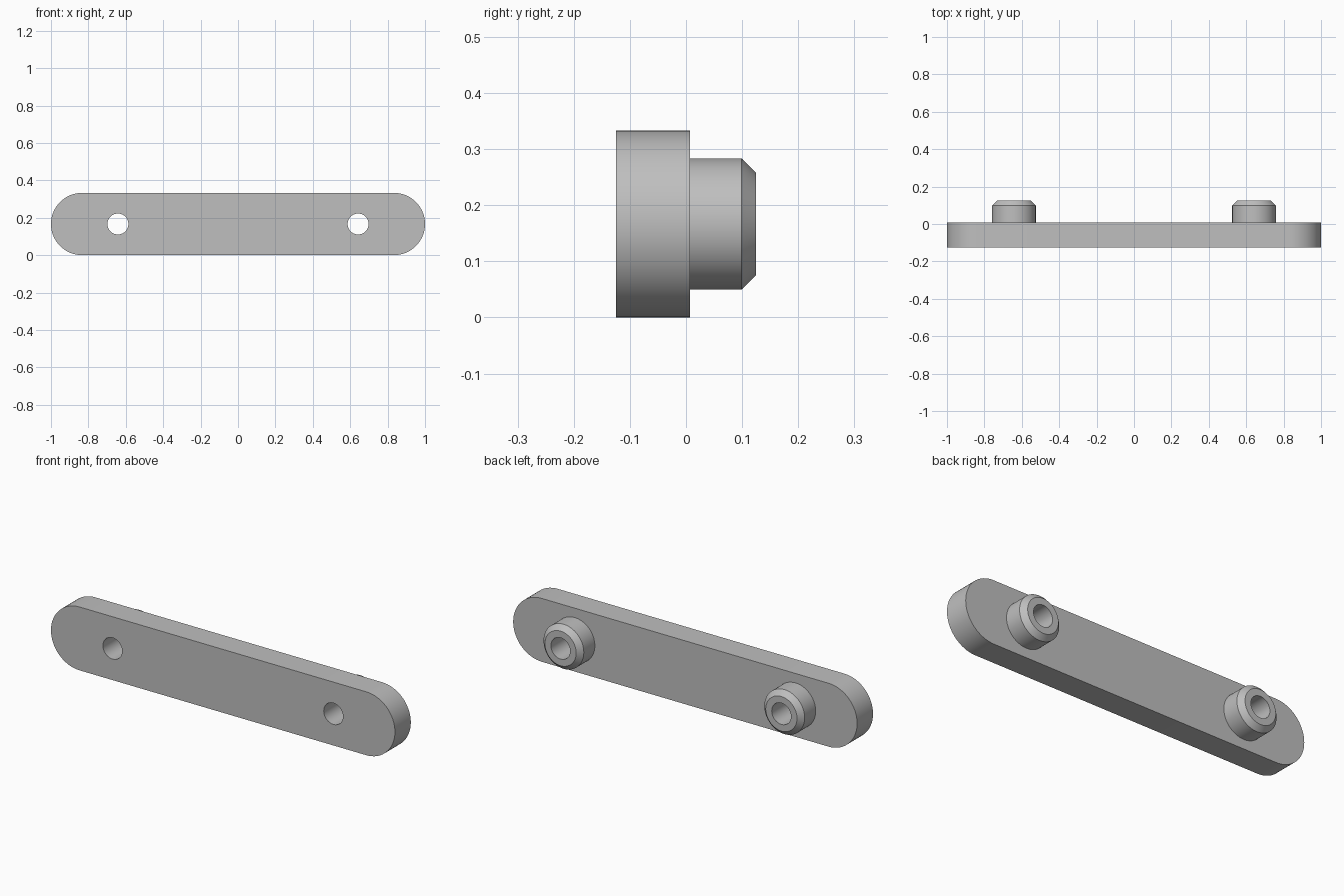
import bpy, bmesh
from math import sin, cos, pi

RADIUS = 0.1665          # plate half height and end radius
FRONT, BACK, TIP = -0.125, 0.007, 0.125
HOLE, PEG, PEG_TIP = 0.056, 0.117, 0.091
PEG_X = 0.642
SEGMENTS = 64

cube = bpy.data.objects.get("Cube")
if cube:
    bpy.data.objects.remove(cube)

grey = bpy.data.materials.new("plain grey")
grey.use_nodes = True
colour = (0.52, 0.52, 0.52, 1)
grey.diffuse_color = colour
grey.node_tree.nodes["Principled BSDF"].inputs["Base Color"].default_value = colour


def make_object(name, bm):
    bmesh.ops.recalc_face_normals(bm, faces=bm.faces)
    mesh = bpy.data.meshes.new(name)
    bm.to_mesh(mesh)
    bm.free()
    mesh.materials.append(grey)
    obj = bpy.data.objects.new(name, mesh)
    bpy.context.collection.objects.link(obj)
    return obj


def smooth(obj):
    bpy.ops.object.select_all(action='DESELECT')
    obj.select_set(True)
    bpy.context.view_layer.objects.active = obj
    bpy.ops.object.shade_smooth_by_angle(angle=pi / 6)


def lathe(name, x, profile, closed=False):
    """Revolve (radius, y) points about an axis along y."""
    bm = bmesh.new()
    rings = []
    for r, y in profile:
        angles = [2 * pi * i / SEGMENTS for i in range(SEGMENTS)]
        rings.append([bm.verts.new((x + r * cos(a), y, RADIUS + r * sin(a))) for a in angles])
    for low, high in zip(rings, rings[1:]):
        for i in range(SEGMENTS):
            j = (i + 1) % SEGMENTS
            bm.faces.new((low[i], low[j], high[j], high[i]))
    if closed:
        bm.faces.new(rings[0])
        bm.faces.new(rings[-1])
    return make_object(name, bm)


# Plate with round ends
bm = bmesh.new()
outline = []
for side in (1, -1):
    for i in range(SEGMENTS // 2 + 1):
        a = -pi / 2 + 2 * pi * i / SEGMENTS
        outline.append(bm.verts.new((side * (1 - RADIUS + RADIUS * cos(a)), FRONT,
                                     RADIUS + side * RADIUS * sin(a))))
face = bm.faces.new(outline)
extruded = bmesh.ops.extrude_face_region(bm, geom=[face])["geom"]
bmesh.ops.translate(bm, vec=(0, BACK - FRONT, 0),
                    verts=[v for v in extruded if isinstance(v, bmesh.types.BMVert)])
plate = make_object("plate", bm)

for side, label in ((1, "left"), (-1, "right")):
    # Through hole in the plate
    cutter = lathe("hole_cutter", side * PEG_X, [(HOLE, FRONT - 0.1), (HOLE, BACK + 0.1)], True)
    cutter.hide_render = True
    cut = plate.modifiers.new("hole", 'BOOLEAN')
    cut.operation = 'DIFFERENCE'
    cut.solver = 'EXACT'
    cut.object = cutter
    bpy.context.view_layer.objects.active = plate
    bpy.ops.object.modifier_apply(modifier=cut.name)
    bpy.data.objects.remove(cutter)

    # Hollow peg with a chamfered tip
    smooth(lathe(label + "_peg", side * PEG_X,
                 [(PEG, BACK), (PEG, TIP - PEG + PEG_TIP), (PEG_TIP, TIP),
                  (HOLE, TIP), (HOLE, BACK)]))
smooth(plate)
